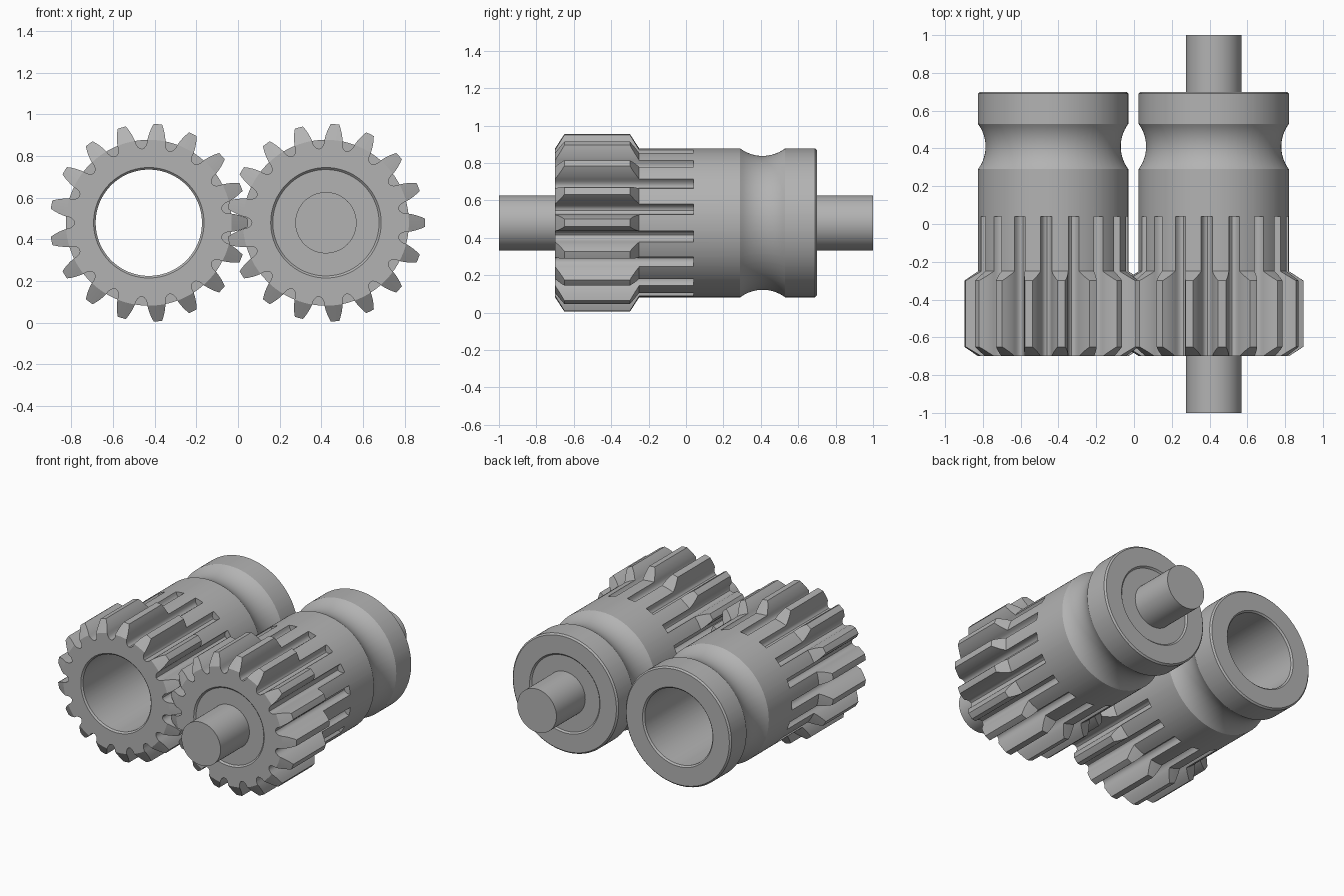
import bpy, bmesh, math

cube = bpy.data.objects.get("Cube")
if cube:
    bpy.data.objects.remove(cube)

TEETH = 17
STEP = 2 * math.pi / TEETH
BODY, TIP, BORE = 0.398, 0.475, 0.255
AXIS_Z = 0.48
FLANK = [BODY + (TIP - BODY) * i / 4 for i in range(5)]

steel = bpy.data.materials.new("steel grey")
steel.use_nodes = True
grey = (0.45, 0.45, 0.45, 1)
steel.diffuse_color = grey
steel.node_tree.nodes["Principled BSDF"].inputs["Base Color"].default_value = grey


def half_width(r):
    """Half angle of a tooth at radius r."""
    d = r - BODY
    return 0.11 - 0.62 * d - 3.3 * d * d


def toothed(cut):
    """Gear outline trimmed to radius cut, as (radius, angle) pairs."""
    pts = []
    gap = STEP / 2 - half_width(BODY)
    for k in range(TEETH):
        a = k * STEP
        radii = [min(r, cut) for r in FLANK]
        pts += [(r, a - half_width(r)) for r in radii]
        pts += [(radii[-1], a + t * half_width(cut)) for t in (-0.5, 0, 0.5)]
        pts += [(r, a + half_width(r)) for r in reversed(radii)]
        for i in range(1, 8):
            th = math.pi * i / 8
            pts.append((BODY - 0.042 * math.sin(th), a + STEP / 2 - gap * math.cos(th)))
    return pts


def round_ring(r):
    return [(r, a) for _, a in toothed(BODY)]


def finish(bm, name, x):
    bmesh.ops.remove_doubles(bm, verts=bm.verts, dist=0.0002)
    bmesh.ops.recalc_face_normals(bm, faces=bm.faces)
    mesh = bpy.data.meshes.new(name)
    bm.to_mesh(mesh)
    bm.free()
    mesh.materials.append(steel)
    obj = bpy.data.objects.new(name, mesh)
    bpy.context.collection.objects.link(obj)
    obj.location = (x, 0, AXIS_Z)
    bpy.ops.object.select_all(action='DESELECT')
    obj.select_set(True)
    bpy.context.view_layer.objects.active = obj
    bpy.ops.object.shade_smooth_by_angle(angle=math.radians(30))
    return obj


def add_gear(name, x):
    # teeth with sloped ends
    rings = [(-0.7 + 0.05 * i / 4, toothed(r)) for i, r in enumerate(FLANK)]
    rings += [(-0.25 - 0.05 * i / 4, toothed(r)) for i, r in reversed(list(enumerate(FLANK)))]
    # slots run on into the sleeve
    rings += [(0.04, toothed(BODY)), (0.04, round_ring(BODY))]
    # rounded groove near the back
    for i in range(17):
        d = -0.12 + 0.24 * i / 16
        rings.append((0.41 + d, round_ring(BODY + 0.16 - math.sqrt(0.04 - d * d))))
    # bevelled back rim and through bore
    for y, r in ((0.69, BODY), (0.7, BODY - 0.01), (0.7, BORE + 0.01),
                 (0.69, BORE), (-0.69, BORE), (-0.7, BORE + 0.01)):
        rings.append((y, round_ring(r)))
    bm = bmesh.new()
    loops = [[bm.verts.new((r * math.cos(a), y, r * math.sin(a))) for r, a in ring]
             for y, ring in rings]
    for k, lo in enumerate(loops):
        hi = loops[(k + 1) % len(loops)]
        for i in range(len(lo)):
            j = (i + 1) % len(lo)
            bm.faces.new((lo[i], lo[j], hi[j], hi[i]))
    return finish(bm, name, x)


def add_rod(name, x, radius, length):
    bm = bmesh.new()
    bmesh.ops.create_cone(bm, cap_ends=True, segments=96, radius1=radius,
                          radius2=radius, depth=length)
    for v in bm.verts:
        v.co = (v.co.x, v.co.z, v.co.y)
    return finish(bm, name, x)


add_gear("right_hollow_gear", -0.428)
add_gear("left_gear", 0.422)
add_rod("bore_plug", 0.422, BORE + 0.001, 1.38)
add_rod("shaft", 0.422, 0.147, 2)
